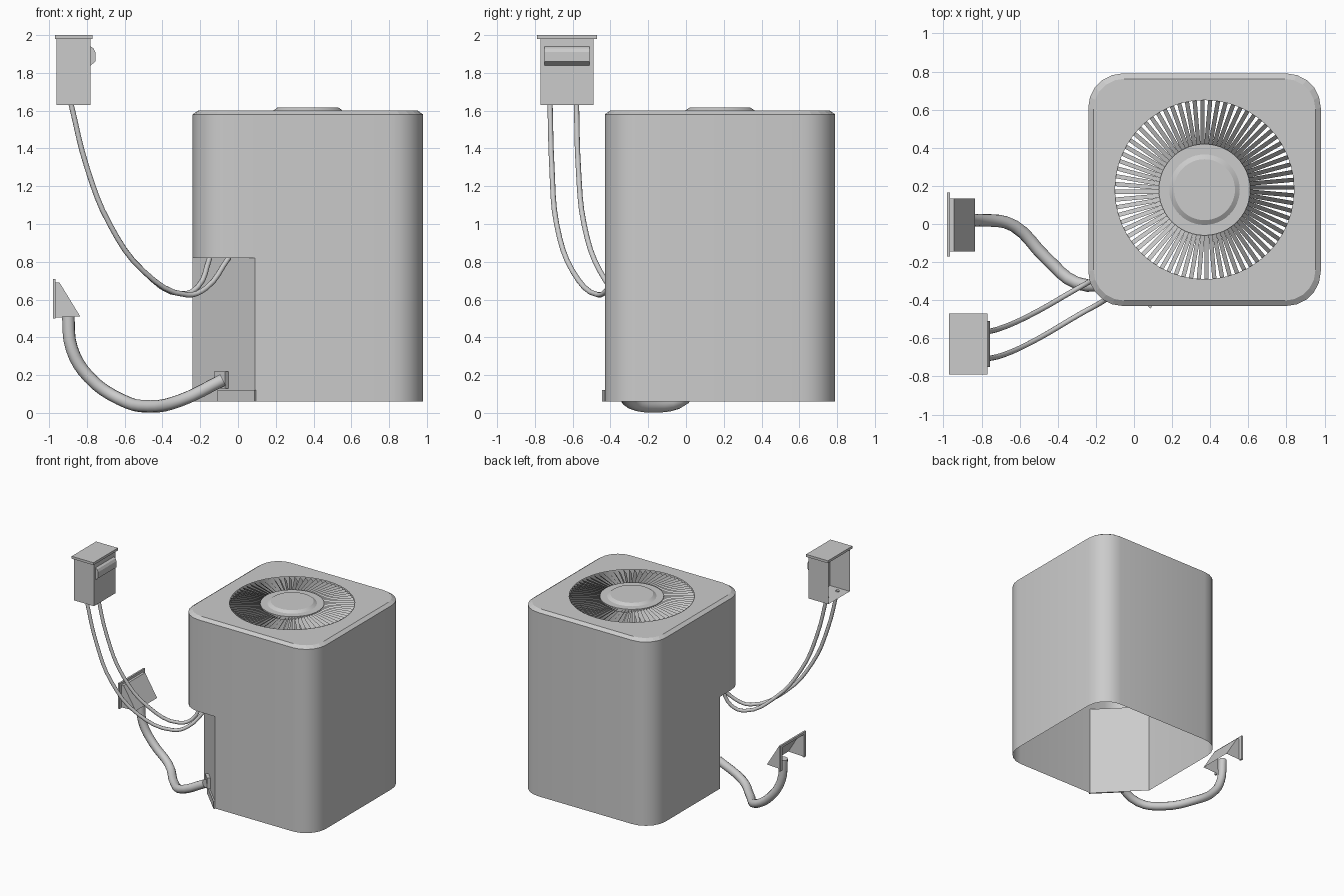
import bpy, bmesh
from math import sin, cos, pi, radians
from mathutils import Vector

old = bpy.data.objects.get("Cube")
if old:
    bpy.data.objects.remove(old)

grey = bpy.data.materials.new("plain grey")
grey.use_nodes = True
grey.diffuse_color = (0.6, 0.6, 0.6, 1)
grey.node_tree.nodes["Principled BSDF"].inputs["Base Color"].default_value = (0.6, 0.6, 0.6, 1)

CX, CY = 0.37, 0.18      # cabinet centre
HALF = 0.61              # cabinet half width
BASE, NOTCH, SHOULDER, TOP = 0.06, 0.82, 1.58, 1.60


def finish(name, bm, smooth=None, recalc=True):
    bmesh.ops.remove_doubles(bm, verts=bm.verts, dist=0.0001)
    if recalc:
        bmesh.ops.recalc_face_normals(bm, faces=bm.faces)
    me = bpy.data.meshes.new(name)
    bm.to_mesh(me)
    bm.free()
    ob = bpy.data.objects.new(name, me)
    bpy.context.collection.objects.link(ob)
    me.materials.append(grey)
    if smooth:
        bpy.ops.object.select_all(action='DESELECT')
        ob.select_set(True)
        bpy.context.view_layer.objects.active = ob
        bpy.ops.object.shade_smooth_by_angle(angle=radians(smooth))
    return ob


def face(bm, pts):
    return bm.faces.new([bm.verts.new(p) for p in pts])


def band(bm, low, high, closed=True):
    """Quads between two matching rows of points."""
    n = len(low)
    for i in range(n if closed else n - 1):
        j = (i + 1) % n
        face(bm, (low[i], low[j], high[j], high[i]))


def at(pts, z):
    return [(x, y, z) for x, y in pts]


def corner(sx, sy, start, half, r, seg=5):
    """Arc of one rounded corner, counter-clockwise from the start angle."""
    ox, oy = CX + sx * (half - r), CY + sy * (half - r)
    return [(ox + r * cos(start + pi / 2 * k / seg), oy + r * sin(start + pi / 2 * k / seg))
            for k in range(seg + 1)]


def circle(r, z, n=48):
    return [(CX + r * cos(2 * pi * k / n), CY + r * sin(2 * pi * k / n), z) for k in range(n)]


def box(name, lo, hi, skip=None):
    """Box from two corners; skip drops the side facing that direction."""
    bm = bmesh.new()
    bmesh.ops.create_cube(bm, size=1)
    for v in bm.verts:
        v.co = [(a + b) / 2 + c * (b - a) for a, b, c in zip(lo, hi, v.co)]
    bm.normal_update()
    if skip:
        gone = [f for f in bm.faces if f.normal.dot(Vector(skip)) > 0.9]
        bmesh.ops.delete(bm, geom=gone, context='FACES')
    return finish(name, bm, recalc=False)


def tube(name, pts, radius, sides=3):
    cu = bpy.data.curves.new(name, 'CURVE')
    cu.dimensions = '3D'
    cu.bevel_depth = radius
    cu.bevel_resolution = sides
    cu.resolution_u = 4
    cu.use_fill_caps = True
    sp = cu.splines.new('BEZIER')
    sp.bezier_points.add(len(pts) - 1)
    for b, p in zip(sp.bezier_points, pts):
        b.co = p
        b.handle_left_type = b.handle_right_type = 'AUTO'
    cu.materials.append(grey)
    ob = bpy.data.objects.new(name, cu)
    bpy.context.collection.objects.link(ob)
    return ob


# Cabinet shell: open underneath, front corner cut off diagonally below the notch height
others = (corner(1, -1, -pi / 2, HALF, 0.18) + corner(1, 1, 0, HALF, 0.18)
          + corner(-1, 1, pi / 2, HALF, 0.18))
cut_corner = corner(-1, -1, pi, HALF, 0.18)
side_end, front_end = (CX - HALF, -0.10), (0.09, CY - HALF)
upper = others + [side_end] + cut_corner + [front_end]
bm = bmesh.new()
band(bm, at(upper, NOTCH), at(upper, SHOULDER))
lower = others + [side_end, front_end]
band(bm, at(lower, BASE), at(lower, NOTCH))
face(bm, at([side_end] + cut_corner + [front_end], NOTCH))
finish("cabinet_shell", bm, 35)

# Cabinet lid: chamfered rim and a flat top with a round opening
bm = bmesh.new()
signs = ((1, -1, -pi / 2), (1, 1, 0), (-1, 1, pi / 2), (-1, -1, pi))
outer = [p for s in signs for p in corner(*s, HALF, 0.18)]
inner = [p for s in signs for p in corner(*s, HALF - 0.028, 0.16)]
band(bm, at(outer, SHOULDER), at(inner, TOP))
edges = []
for loop in (at(inner, TOP), circle(0.47, TOP)):
    vs = [bm.verts.new(p) for p in loop]
    edges += [bm.edges.new((vs[i - 1], vs[i])) for i in range(len(vs))]
bmesh.ops.triangle_fill(bm, edges=edges, use_beauty=True, normal=(0, 0, 1))
finish("cabinet_lid", bm)

# Fan grille: tilted radial fins
bm = bmesh.new()
FINS = 72
for k in range(FINS):
    a = 2 * pi * k / FINS
    out, along = Vector((cos(a), sin(a), 0)), Vector((-sin(a), cos(a), 0))
    mid = Vector((CX, CY, TOP - 0.03))
    rise = along * 0.022 + Vector((0, 0, 0.028))
    p, q = mid + out * 0.235, mid + out * 0.47
    face(bm, (p, q, q + rise, p + rise))
finish("fan_fins", bm, recalc=False)

# Fan hub: flat disc with a raised cap
bm = bmesh.new()
rings = [circle(0.24, TOP - 0.03), circle(0.24, TOP), circle(0.185, TOP),
         circle(0.16, TOP + 0.017)]
for a, b in zip(rings, rings[1:]):
    band(bm, a, b)
face(bm, rings[-1])
finish("fan_hub", bm, 25)

# Plate and hose collar on the diagonal panel
def panel_plate(name, x0, x1, z0, z1, thick):
    bm = bmesh.new()
    n = thick * 0.7071
    foot = [(x0, -0.34 - x0), (x1, -0.34 - x1), (x1 - n, -0.34 - x1 - n), (x0 - n, -0.34 - x0 - n)]
    band(bm, at(foot, z0), at(foot, z1))
    face(bm, at(foot, z0))
    face(bm, at(foot, z1))
    finish(name, bm)


panel_plate("panel_foot_plate", -0.10, 0.095, BASE, 0.12, 0.012)
panel_plate("hose_collar", -0.11, -0.05, 0.13, 0.22, 0.025)

# Switch box: open at the back, with lid and pull handle
box("switch_box", (-0.96, -0.77, 1.63), (-0.78, -0.49, 1.98), skip=(-1, 0, 0))
box("switch_box_lid", (-0.97, -0.79, 1.98), (-0.77, -0.47, 2.0))
bm = bmesh.new()
grip = [(-0.78, 1.94), (-0.765, 1.93), (-0.755, 1.91), (-0.755, 1.86), (-0.78, 1.84)]
ends = [[(x, y, z) for x, z in grip] for y in (-0.75, -0.51)]
band(bm, *ends)
for e in ends:
    face(bm, e)
finish("switch_handle", bm)

# Two cables from the switch box into the notch
tube("front_cable", [(-0.885, -0.72, 1.64), (-0.80, -0.71, 1.30), (-0.68, -0.685, 1.0),
                     (-0.50, -0.60, 0.75), (-0.27, -0.465, 0.625), (-0.17, -0.41, 0.66),
                     (-0.05, -0.32, 0.82)], 0.014)
tube("rear_cable", [(-0.885, -0.58, 1.64), (-0.80, -0.57, 1.30), (-0.68, -0.54, 1.0),
                    (-0.50, -0.455, 0.75), (-0.30, -0.34, 0.63), (-0.21, -0.29, 0.67),
                    (-0.15, -0.25, 0.82)], 0.014)

# Drain hose from the wall hood to the panel
tube("hose", [(-0.90, 0.01, 0.53), (-0.88, 0.012, 0.34), (-0.79, 0.02, 0.19),
              (-0.63, -0.01, 0.075), (-0.46, -0.18, 0.034), (-0.30, -0.31, 0.068),
              (-0.08, -0.31, 0.175)], 0.033, 4)

# Wall hood: sloped cover, triangular cheeks, open back and underside
bm = bmesh.new()
side = [(-0.965, 0.505), (-0.965, 0.69), (-0.945, 0.69), (-0.835, 0.51)]
cheeks = [[(x, y, z) for x, z in side] for y in (-0.145, 0.135)]
band(bm, cheeks[0][1:], cheeks[1][1:], closed=False)
for c in cheeks:
    face(bm, c)
finish("hood_cover", bm)

# Flange frame around the hood's back
for name, y0, y1, z0, z1 in (("top", -0.17, 0.165, 0.69, 0.71),
                             ("right", -0.17, -0.145, 0.50, 0.69),
                             ("left", 0.135, 0.165, 0.50, 0.69)):
    box("hood_flange_" + name, (-0.98, y0, z0), (-0.965, y1, z1))
